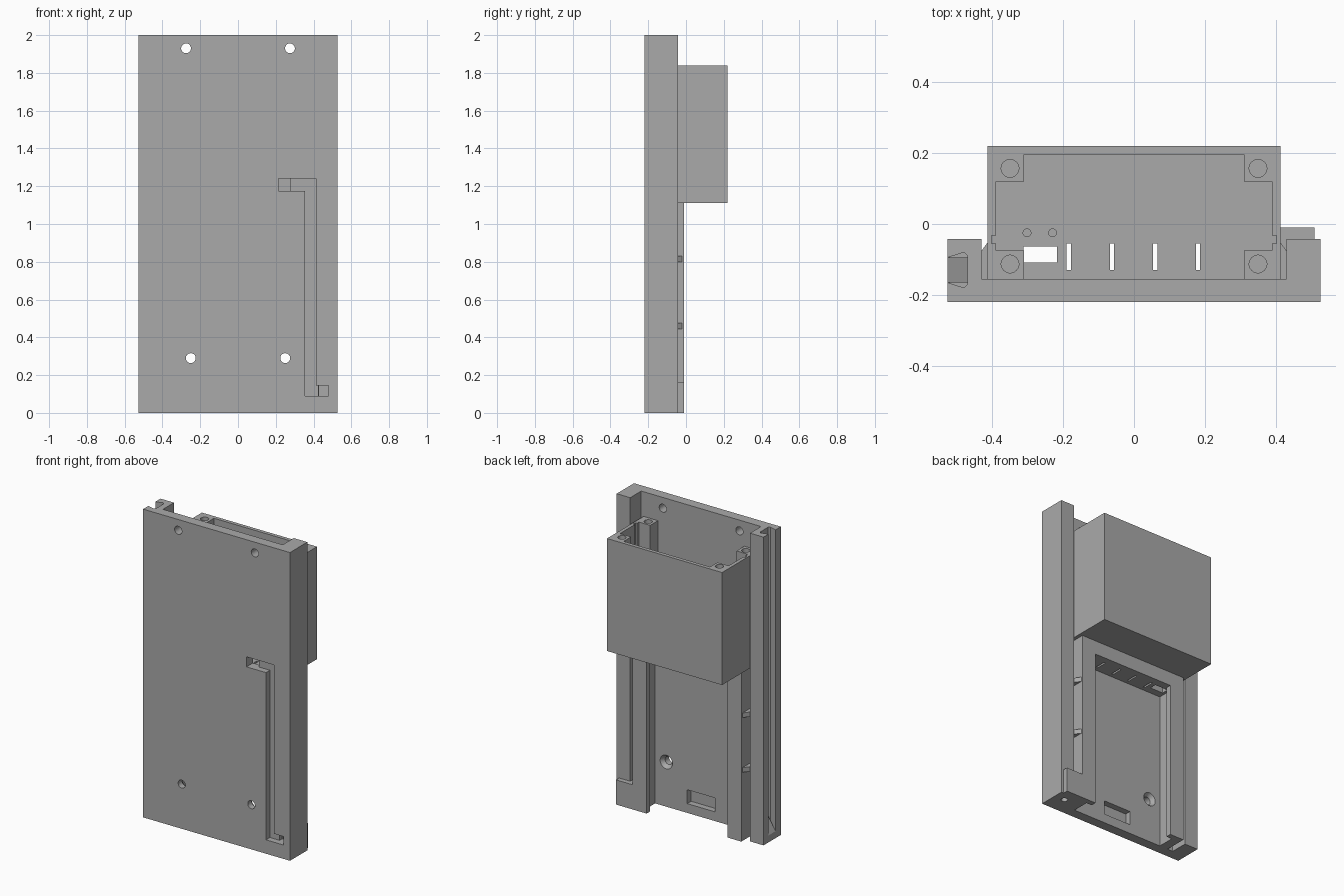
import bpy, bmesh
from math import pi
from mathutils import Matrix

cube = bpy.data.objects.get("Cube")
if cube:
    bpy.data.objects.remove(cube)

grey = bpy.data.materials.new("grey plastic")
grey.use_nodes = True
grey.diffuse_color = (0.4, 0.4, 0.4, 1)
grey.node_tree.nodes["Principled BSDF"].inputs["Base Color"].default_value = (0.4, 0.4, 0.4, 1)


def finish(name, bm):
    bmesh.ops.recalc_face_normals(bm, faces=bm.faces)
    mesh = bpy.data.meshes.new(name)
    bm.to_mesh(mesh)
    bm.free()
    mesh.materials.append(grey)
    ob = bpy.data.objects.new(name, mesh)
    bpy.context.scene.collection.objects.link(ob)
    return ob


def box(name, x0, x1, y0, y1, z0, z1):
    bm = bmesh.new()
    m = Matrix.Translation(((x0 + x1) / 2, (y0 + y1) / 2, (z0 + z1) / 2))
    bmesh.ops.create_cube(bm, size=1, matrix=m @ Matrix.Diagonal((x1 - x0, y1 - y0, z1 - z0, 1)))
    return finish(name, bm)


def prism(name, profile, z0, z1):
    """Extrude an x-y profile from z0 to z1."""
    bm = bmesh.new()
    face = bm.faces.new([bm.verts.new((x, y, z0)) for x, y in profile])
    ext = bmesh.ops.extrude_face_region(bm, geom=[face])
    verts = [v for v in ext["geom"] if isinstance(v, bmesh.types.BMVert)]
    bmesh.ops.translate(bm, verts=verts, vec=(0, 0, z1 - z0))
    return finish(name, bm)


def rod(x, y, z, r, depth, along_y=False, r2=None):
    """Round cutter centred on a point; r2 is its +z (or +y) end."""
    bm = bmesh.new()
    m = Matrix.Translation((x, y, z))
    if along_y:
        m = m @ Matrix.Rotation(-pi / 2, 4, "X")
    bmesh.ops.create_cone(bm, cap_ends=True, segments=32, radius1=r,
                          radius2=r2 or r, depth=depth, matrix=m)
    return finish("cutter", bm)


def cutbox(*size):
    return box("cutter", *size)


def cut(ob, cutters):
    """Subtract the cutters, bake the result and remove them."""
    for c in cutters:
        c.hide_render = True
        mod = ob.modifiers.new("cut", "BOOLEAN")
        mod.operation, mod.solver, mod.object = "DIFFERENCE", "EXACT", c
    deps = bpy.context.evaluated_depsgraph_get()
    mesh = bpy.data.meshes.new_from_object(ob.evaluated_get(deps))
    ob.modifiers.clear()
    ob.data = mesh
    for c in cutters:
        bpy.data.objects.remove(c)


FRONT, PLATE, LIP, RAIL = -0.22, -0.155, -0.045, -0.01
W, GAP = 0.527, 0.43

# Front plate with screw holes, cable channel and shallow rear recess
plate = box("front_plate", -W, W, FRONT, PLATE, 0, 2)
cutters = [
    cutbox(0.355, 0.412, -0.3, -0.18, 0.09, 1.24),
    cutbox(0.275, 0.38, -0.3, -0.18, 1.175, 1.24),
    cutbox(0.215, 0.276, -0.3, -0.1, 1.175, 1.24),
    cutbox(0.38, 0.43, -0.3, -0.18, 0.09, 0.145),
    cutbox(0.425, 0.48, -0.3, -0.1, 0.09, 0.145),
    cutbox(-0.1, 0.1, -0.195, -0.1, 0.06, 0.15),
]
for s in (-1, 1):
    cutters += [
        rod(s * 0.275, -0.19, 1.93, 0.026, 0.2, True),
        rod(s * 0.25, -0.19, 0.29, 0.026, 0.2, True),
        rod(s * 0.25, -0.16, 0.29, 0.026, 0.04, True, 0.055),
    ]
cut(plate, cutters)

# Left edge post with a cable hole in its foot
left_post = box("left_post", GAP, W, PLATE, -0.042, 0, 2)
cut(left_post, [cutbox(0.4, 0.48, -0.2, -0.07, 0.09, 0.145),
                rod(0.455, -0.1, 0.05, 0.02, 0.14)])

# Right edge post and plate share an undercut side groove
right_post = box("right_post", -W, -GAP, PLATE, -0.042, 0, 2)
groove = [(-0.56, -0.095), (-W, -0.095), (-0.48, -0.08), (-0.47, -0.09),
          (-0.47, -0.17), (-0.48, -0.18), (-W, -0.165), (-0.56, -0.165)]
for part in (right_post, plate):
    cut(part, [prism("cutter", groove, 0.04, 2.2)])

# Sloped foot inside the groove
wedge = prism("groove_foot", [(-W, -0.165), (-0.47, -0.165), (-0.47, -0.095), (-W, -0.095)], 0.04, 0.14)
for v in wedge.data.vertices:
    if v.co.z > 0.1 and v.co.x < -0.5:
        v.co.z = 0.045

# Foot block joining the left post to the frame
box("foot_block", 0.39, 0.51, -0.042, RAIL, 0, 0.16)
box("foot_filler", 0.39, GAP, PLATE, -0.042, 0, 0.16)


def floor_openings():
    slots = [cutbox(x - 0.006, x + 0.006, -0.13, -0.055, 0.9, 1.3)
             for x in (-0.184, -0.062, 0.06, 0.181)]
    return slots + [cutbox(-0.312, -0.218, -0.108, -0.063, 0.9, 1.3)]


# Lower frame: two lipped rails under a vented header
frame = box("lower_frame", -0.39, 0.39, PLATE, RAIL, 0, 1.11)
cut(frame, [cutbox(-0.33, 0.33, -0.2, LIP, -0.1, 1.02),
            cutbox(-0.29, 0.29, -0.1, 0.1, -0.1, 1.02)] + floor_openings())

# Rear housing: open box with four screw bosses
housing = box("rear_housing", -0.413, 0.413, PLATE, 0.22, 1.11, 1.84)
cutters = [cutbox(-0.31, 0.31, -0.3, 0.196, 1.14, 2),
           cutbox(-0.39, 0.39, -0.075, 0.12, 1.14, 2)]
for s in (-1, 1):
    cutters += [rod(s * 0.35, y, 1.8, 0.025, 0.3) for y in (-0.113, 0.157)]
    cutters.append(cutbox(s * 0.395 - 0.007, s * 0.395 + 0.007, -0.055, -0.032, 1.14, 2))
cutters += [rod(x, -0.025, 1.14, 0.011, 0.04) for x in (-0.302, -0.23)]
cut(housing, cutters + floor_openings())

# Braces between the frame and the edge posts
for side, s in (("left", 1), ("right", -1)):
    for level, z in (("lower", 0.445), ("upper", 0.8)):
        prism(f"{side}_{level}_brace",
              [(s * GAP, PLATE), (s * GAP, -0.075), (s * 0.39, -0.02), (s * 0.39, PLATE)],
              z, z + 0.03)
